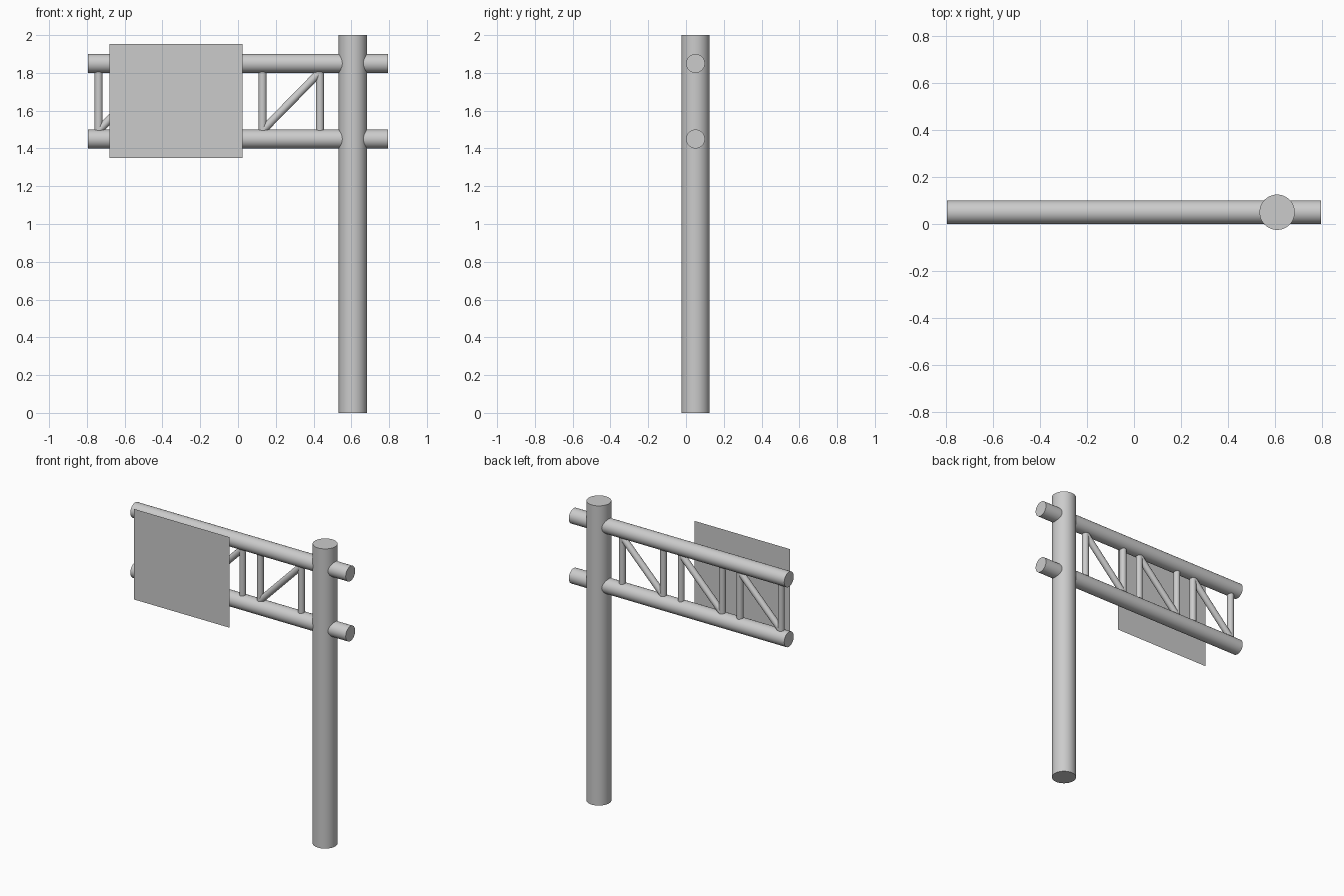
import bpy, math
from mathutils import Vector

if "Cube" in bpy.data.objects:
    bpy.data.objects.remove(bpy.data.objects["Cube"])

Y = 0.05  # centre plane of the pole and truss


def tube(name, start, end, radius, sides=32):
    a, b = Vector(start), Vector(end)
    d = b - a
    bpy.ops.mesh.primitive_cylinder_add(vertices=sides, radius=radius, depth=d.length,
                                        location=(a + b) / 2)
    ob = bpy.context.object
    ob.name = name
    ob.rotation_euler = d.to_track_quat('Z', 'Y').to_euler()
    bpy.ops.object.shade_smooth_by_angle(angle=math.radians(35))
    return ob


# upright pole
tube("pole", (0.608, Y, 0), (0.608, Y, 2), 0.075, 48)

# horizontal chords running through the pole
for name, z in (("lower_chord", 1.45), ("upper_chord", 1.85)):
    tube(name, (-0.795, Y, z), (0.795, Y, z), 0.05)

# three truss bays: two struts and one diagonal each
WIDTH, STEP = 0.304, 0.434
for i in range(3):
    x0 = -0.738 + i * STEP
    x1 = x0 + WIDTH
    tube(f"left_strut_{i + 1}", (x0, Y, 1.48), (x0, Y, 1.82), 0.021, 24)
    tube(f"right_strut_{i + 1}", (x1, Y, 1.48), (x1, Y, 1.82), 0.021, 24)
    tube(f"diagonal_brace_{i + 1}", (x0, Y, 1.495), (x1, Y, 1.805), 0.021, 24)

# thin sign panel standing in front of the truss
bpy.ops.mesh.primitive_plane_add(size=1, location=(-0.329, -0.125, 1.652),
                                 rotation=(math.pi / 2, 0, 0))
panel = bpy.context.object
panel.name = "sign_panel"
panel.scale = (0.704, 0.604, 1)
